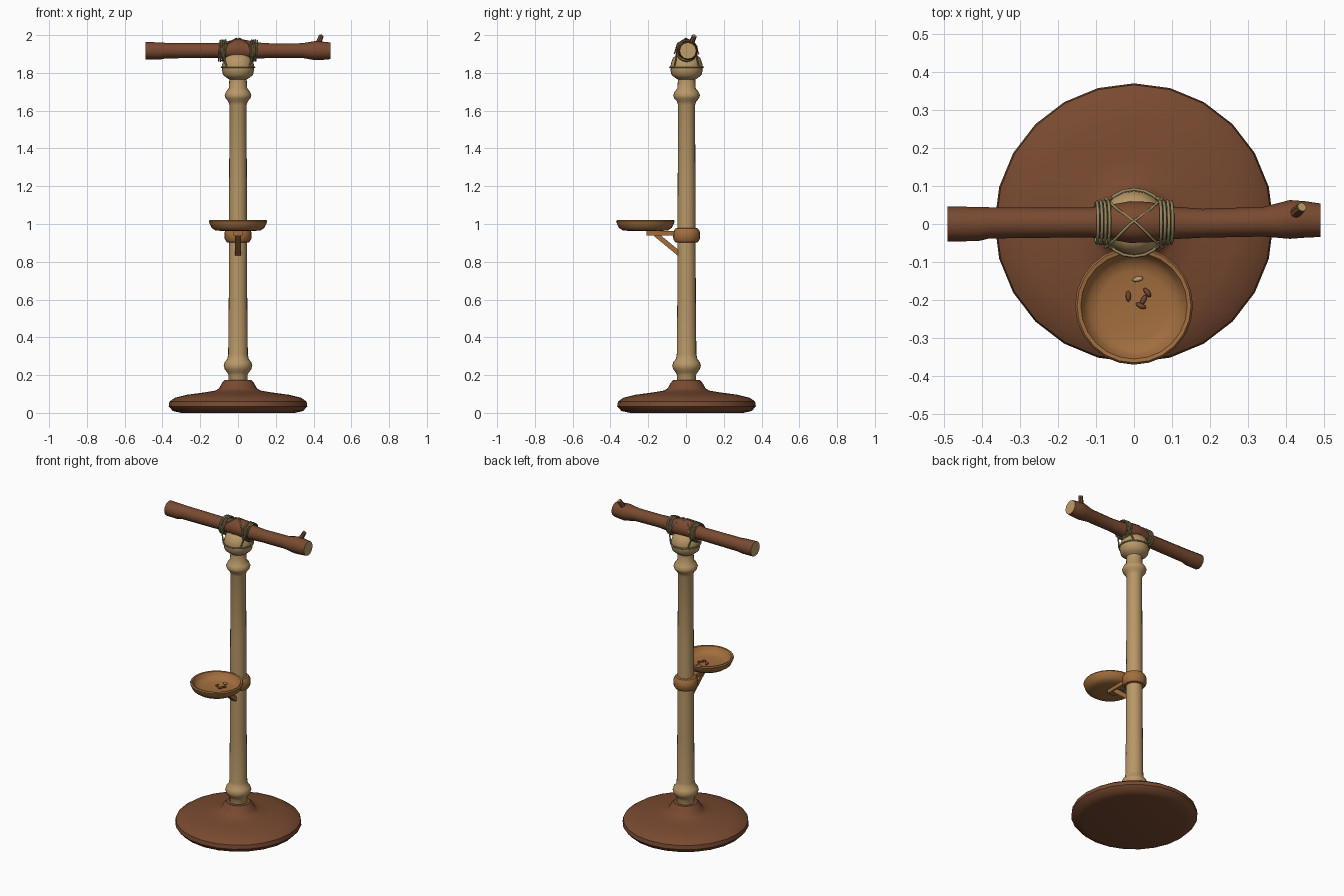
import bpy, bmesh, math
from mathutils import Vector, Matrix

cube = bpy.data.objects.get("Cube")
if cube:
    bpy.data.objects.remove(cube)


def material(name, r, g, b):
    m = bpy.data.materials.new(name)
    m.use_nodes = True
    m.diffuse_color = (r, g, b, 1)
    m.node_tree.nodes["Principled BSDF"].inputs["Base Color"].default_value = (r, g, b, 1)
    return m


BROWN = material("dark brown wood", 0.19, 0.068, 0.03)
TAN = material("pale tan wood", 0.48, 0.31, 0.135)
HONEY = material("honey wood", 0.36, 0.155, 0.048)
ROPE = material("olive rope", 0.3, 0.24, 0.11)
CUT = material("cut wood end", 0.52, 0.34, 0.14)
SEED = material("brown seed", 0.17, 0.065, 0.028)


def finish(name, bm, mats, angle=40):
    bmesh.ops.recalc_face_normals(bm, faces=bm.faces)
    me = bpy.data.meshes.new(name)
    bm.to_mesh(me)
    bm.free()
    ob = bpy.data.objects.new(name, me)
    bpy.context.collection.objects.link(ob)
    for m in mats:
        me.materials.append(m)
    bpy.ops.object.select_all(action='DESELECT')
    ob.select_set(True)
    bpy.context.view_layer.objects.active = ob
    bpy.ops.object.shade_smooth_by_angle(angle=math.radians(angle))
    return ob


def skin(bm, rings):
    """Bridge equal rings of points and cap both ends."""
    vs = [[bm.verts.new(p) for p in ring] for ring in rings]
    n = len(vs[0])
    for a, b in zip(vs, vs[1:]):
        for i in range(n):
            bm.faces.new((a[i], a[(i + 1) % n], b[(i + 1) % n], b[i]))
    return [bm.faces.new(vs[0]), bm.faces.new(vs[-1])]


def circle(n):
    return [(math.cos(math.tau * i / n), math.sin(math.tau * i / n)) for i in range(n)]


def lathe(name, profile, mat, sides, centre=(0, 0)):
    bm = bmesh.new()
    skin(bm, [[(centre[0] + r * c, centre[1] + r * s, z) for c, s in circle(sides)]
              for r, z in profile])
    return finish(name, bm, [mat])


def rod(name, a, b, r1, r2, mat, sides=8):
    a, b = Vector(a), Vector(b)
    q = (b - a).to_track_quat('Z', 'Y')
    bm = bmesh.new()
    skin(bm, [[p + q @ Vector((r * c, r * s, 0)) for c, s in circle(sides)]
              for p, r in ((a, r1), (b, r2))])
    return finish(name, bm, [mat])


def beam(name, a, b, width, height, mat):
    """Rectangular bar in the yz plane."""
    a, b = Vector(a), Vector(b)
    side = Vector((width / 2, 0, 0))
    up = (b - a).normalized().cross(Vector((1, 0, 0))) * height / 2
    bm = bmesh.new()
    skin(bm, [[p + side + up, p - side + up, p - side - up, p + side - up] for p in (a, b)])
    return finish(name, bm, [mat], 30)


def rope(name, points, cyclic=False, r=0.0045):
    cu = bpy.data.curves.new(name, 'CURVE')
    cu.dimensions = '3D'
    cu.bevel_depth = r
    cu.bevel_resolution = 1
    cu.use_fill_caps = True
    sp = cu.splines.new('POLY')
    sp.points.add(len(points) - 1)
    for p, co in zip(sp.points, points):
        p.co = (*co, 1)
    sp.use_cyclic_u = cyclic
    sp.use_smooth = True
    cu.materials.append(ROPE)
    ob = bpy.data.objects.new(name, cu)
    bpy.context.collection.objects.link(ob)


# Base and turned post
lathe("base", [(0.3, 0), (0.345, 0.01), (0.367, 0.035), (0.363, 0.06), (0.335, 0.08),
               (0.27, 0.096), (0.18, 0.108), (0.12, 0.118), (0.1, 0.13), (0.085, 0.158),
               (0.07, 0.174), (0.04, 0.174)], BROWN, 24, (0, 0.003))
lathe("post", [(0.05, 0.15), (0.05, 0.2), (0.058, 0.215), (0.07, 0.23), (0.076, 0.25),
               (0.07, 0.27), (0.057, 0.285), (0.052, 0.31), (0.049, 0.6), (0.047, 1.2),
               (0.045, 1.63), (0.052, 1.65), (0.066, 1.665), (0.071, 1.682), (0.063, 1.7),
               (0.048, 1.72), (0.046, 1.765), (0.062, 1.775), (0.08, 1.79), (0.086, 1.82),
               (0.083, 1.85), (0.072, 1.88), (0.05, 1.897)], TAN, 20, (0, 0.003))

# Perch branch with pale cut ends and a twig stub
bm = bmesh.new()
caps = skin(bm, [[(x, y + r * c, z + r * s) for c, s in circle(12)] for x, y, z, r in (
    (-0.49, 0, 1.918, 0.046), (-0.41, 0, 1.916, 0.045), (-0.38, 0.003, 1.918, 0.041),
    (-0.12, 0.004, 1.918, 0.039), (-0.06, 0.005, 1.92, 0.046), (-0.01, 0.005, 1.925, 0.055),
    (0.04, 0.005, 1.922, 0.053), (0.1, 0.003, 1.918, 0.043), (0.18, 0.002, 1.918, 0.038),
    (0.34, 0.006, 1.918, 0.039), (0.41, 0.012, 1.918, 0.051), (0.45, 0.012, 1.917, 0.048),
    (0.49, 0.01, 1.917, 0.044))])
for f in caps:
    f.material_index = 1
finish("perch_branch", bm, [BROWN, CUT], 45)
rod("twig_stub", (0.415, 0.02, 1.935), (0.44, 0.043, 1.993), 0.016, 0.013, BROWN)
rod("twig_cut_end", (0.44, 0.043, 1.993), (0.442, 0.045, 1.997), 0.0125, 0.0125, CUT)

# Rope coils round the branch, ring round the post head, and lashings between
for side, label in ((-1, "right"), (1, "left")):
    for k in range(4):
        x = side * (0.068 + 0.01 * k)
        r = 0.056 - 0.002 * (k % 2)
        rope(f"{label}_rope_coil_{k + 1}",
             [(x + 0.004 * s, 0.004 + r * c, 1.918 + r * s) for c, s in circle(16)], True)
    for y in (-1, 1):
        rope(f"{label}_rope_drop_{'front' if y < 0 else 'back'}",
             [(side * 0.085, 0.003 + y * 0.05, 1.93), (side * 0.072, 0.003 + y * 0.057, 1.87),
              (side * 0.06, 0.003 + y * 0.066, 1.83)])
    rope(f"{label}_rope_cross",
         [(side * 0.075, -0.062, 1.9), (side * 0.055, -0.045, 1.955), (side * 0.01, 0, 1.983),
          (-side * 0.045, 0.04, 1.96), (-side * 0.075, 0.068, 1.9)], r=0.0035)
rope("head_rope_ring", [(0.088 * c, 0.003 + 0.088 * s, 1.83) for c, s in circle(20)], True)

# Bracket: collar, arm and diagonal strut
lathe("bracket_collar", [(0.045, 0.9), (0.06, 0.904), (0.07, 0.92), (0.072, 0.94),
                         (0.07, 0.96), (0.06, 0.976), (0.045, 0.98)], HONEY, 20, (0, 0.003))
beam("bracket_arm", (0, -0.21, 0.952), (0, -0.03, 0.952), 0.05, 0.024, HONEY)
beam("bracket_strut", (0, -0.16, 0.945), (0, -0.035, 0.842), 0.034, 0.026, HONEY)

# Feeding bowl with seeds
BOWL_Y = -0.215
lathe("bowl", [(0.08, 0.963), (0.12, 0.966), (0.14, 0.98), (0.15, 1.0), (0.155, 1.015),
               (0.15, 1.022), (0.14, 1.02), (0.132, 1.005), (0.118, 0.987), (0.09, 0.98),
               (0.02, 0.978)], HONEY, 24, (0, BOWL_Y))
for i, (x, y, turn) in enumerate(((0.01, -0.145, 0.2), (-0.015, -0.19, 1.6),
                                  (0.035, -0.18, 2.2), (0.025, -0.2, 1.1),
                                  (0.018, -0.215, 2.7))):
    bm = bmesh.new()
    bmesh.ops.create_uvsphere(bm, u_segments=8, v_segments=6, radius=1, matrix=(
        Matrix.Translation((x, y, 0.985)) @ Matrix.Rotation(turn, 4, 'Z')
        @ Matrix.Diagonal((0.015, 0.007, 0.006, 1))))
    finish(f"seed_{i + 1}", bm, [CUT if i == 0 else SEED])
